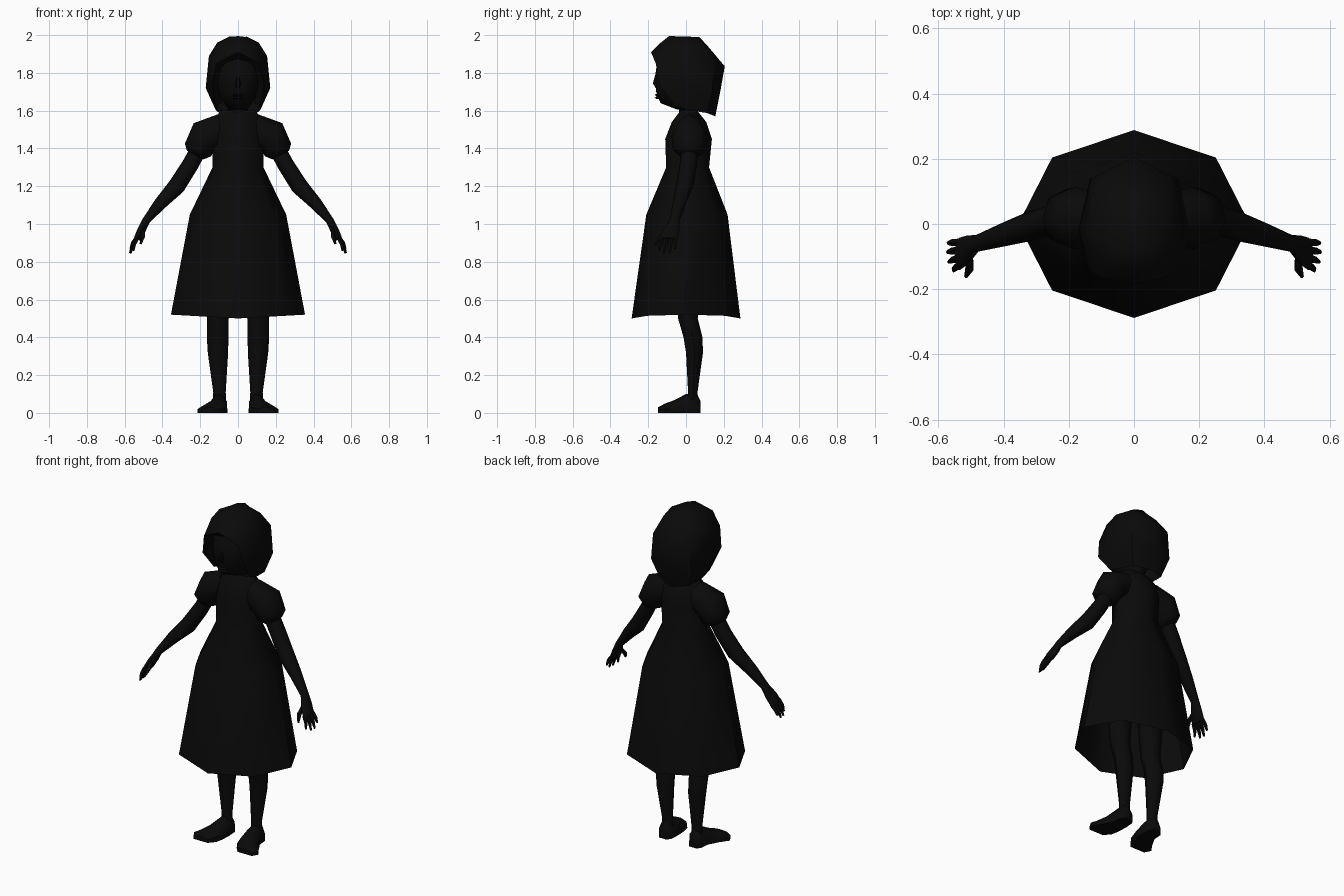
import bpy, bmesh, math
from mathutils import Vector

black = bpy.data.materials.new("near_black")
black.diffuse_color = (0.003, 0.003, 0.003, 1)


def finish(name, bm, mirror=False):
    """Turn a bmesh into a named, smooth-shaded object."""
    bmesh.ops.remove_doubles(bm, verts=bm.verts, dist=0.0005)
    bmesh.ops.recalc_face_normals(bm, faces=bm.faces)
    me = bpy.data.meshes.new(name)
    bm.to_mesh(me)
    bm.free()
    me.materials.append(black)
    ob = bpy.data.objects.new(name, me)
    bpy.context.collection.objects.link(ob)
    if mirror:
        ob.modifiers.new("mirror", 'MIRROR').use_mirror_merge = False
    bpy.ops.object.select_all(action='DESELECT')
    ob.select_set(True)
    bpy.context.view_layer.objects.active = ob
    bpy.ops.object.shade_smooth_by_angle(angle=math.radians(50))
    return ob


def ring(c, u, v, n):
    return [Vector(c) + u * math.cos(2 * math.pi * i / n) + v * math.sin(2 * math.pi * i / n)
            for i in range(n)]


def loft(bm, rings, cap_start=True, cap_end=True):
    rows = [[bm.verts.new(p) for p in r] for r in rings]
    n = len(rows[0])
    for a, b in zip(rows, rows[1:]):
        for i in range(n):
            bm.faces.new((a[i], a[(i + 1) % n], b[(i + 1) % n], b[i]))
    if cap_start:
        bm.faces.new(rows[0])
    if cap_end:
        bm.faces.new(rows[-1])


def limb(bm, stations, n):
    """Stations are (x, y, z, half width across, half depth in y) along a path."""
    pts = [Vector(s[:3]) for s in stations]
    rings = []
    for i, s in enumerate(stations):
        t = pts[min(i + 1, len(pts) - 1)] - pts[max(i - 1, 0)]
        u = Vector((-t.z, 0, t.x)).normalized()
        rings.append(ring(pts[i], u * s[3], Vector((0, s[4], 0)), n))
    loft(bm, rings)


def stack(rows, n, sag=0.0):
    """Level rings from (z, half width, front y, back y); sag lifts the first ring's sides."""
    out = []
    for k, (z, w, f, b) in enumerate(rows):
        r = ring((0, (f + b) / 2, z), Vector((w, 0, 0)), Vector((0, (b - f) / 2, 0)), n)
        if k == 0:
            for p in r:
                p.z += sag * abs(p.x) / w
        out.append(r)
    return out


# Dress: eight-sided skirt and bodice, open at the hem
bm = bmesh.new()
loft(bm, stack([(0.50, 0.355, -0.288, 0.288), (1.05, 0.255, -0.21, 0.22),
                (1.30, 0.135, -0.105, 0.122), (1.45, 0.135, -0.11, 0.137),
                (1.54, 0.13, -0.075, 0.107), (1.60, 0.095, -0.03, 0.06)], 8, 0.02),
     cap_start=False)
finish("dress", bm)

# Puff sleeves
bm = bmesh.new()
limb(bm, [(0.08, 0.018, 1.50, 0.085, 0.07), (0.178, 0.018, 1.465, 0.089, 0.095),
          (0.212, 0.018, 1.392, 0.077, 0.088), (0.226, 0.018, 1.365, 0.05, 0.05)], 8)
finish("puff_sleeves", bm, True)

# Arms with palms
bm = bmesh.new()
limb(bm, [(0.20, 0.018, 1.41, 0.043, 0.045), (0.255, 0.012, 1.31, 0.044, 0.046),
          (0.325, -0.008, 1.20, 0.046, 0.046), (0.41, -0.035, 1.11, 0.034, 0.036),
          (0.485, -0.06, 1.02, 0.021, 0.026), (0.512, -0.08, 0.965, 0.022, 0.045),
          (0.535, -0.092, 0.92, 0.018, 0.05)], 8)
finish("arms", bm, True)

# Fingers and thumb: (base y, tip x, tip y, tip z)
bm = bmesh.new()
for by, tx, ty, tz in [(-0.056, 0.57, -0.058, 0.868), (-0.08, 0.572, -0.086, 0.845),
                       (-0.105, 0.568, -0.116, 0.845), (-0.127, 0.553, -0.143, 0.858)]:
    limb(bm, [(0.532, by, 0.928, 0.013, 0.012),
              ((0.532 + tx) / 2 + 0.006, (by + ty) / 2, (0.928 + tz) / 2, 0.011, 0.011),
              (tx, ty, tz, 0.005, 0.006)], 5)
limb(bm, [(0.508, -0.09, 0.975, 0.015, 0.017), (0.503, -0.132, 0.935, 0.014, 0.016),
          (0.515, -0.16, 0.893, 0.006, 0.007)], 5)
finish("fingers", bm, True)

# Legs
bm = bmesh.new()
limb(bm, [(0.11, 0.01, 0.80, 0.075, 0.075), (0.107, 0.01, 0.50, 0.058, 0.052),
          (0.108, 0.037, 0.40, 0.057, 0.05), (0.106, 0.045, 0.32, 0.054, 0.045),
          (0.098, 0.036, 0.11, 0.033, 0.025), (0.098, 0.036, 0.05, 0.035, 0.03)], 8)
finish("legs", bm, True)

# Feet: flat-soled sections from heel to toe (y, inner x, outer x, top z)
bm = bmesh.new()
feet = []
for y, a, b, h in [(0.078, 0.075, 0.125, 0.06), (0.055, 0.06, 0.142, 0.105),
                   (0.0, 0.056, 0.146, 0.10), (-0.06, 0.058, 0.18, 0.068),
                   (-0.11, 0.068, 0.215, 0.05), (-0.147, 0.10, 0.195, 0.03)]:
    m, w = (a + b) / 2, (b - a) / 2
    feet.append([Vector((m + w * px, y, h * pz)) for px, pz in
                 [(-1, 0), (1, 0), (1, 0.4), (0.45, 0.9), (-0.2, 1), (-0.95, 0.6)]])
loft(bm, feet)
finish("feet", bm, True)

# Neck
bm = bmesh.new()
loft(bm, stack([(1.56, 0.055, -0.035, 0.06), (1.68, 0.052, -0.04, 0.06)], 8))
finish("neck", bm)

# Head
bm = bmesh.new()
loft(bm, stack([(1.607, 0.05, -0.05, 0.05), (1.64, 0.075, -0.135, 0.07),
                (1.70, 0.11, -0.158, 0.10), (1.77, 0.125, -0.165, 0.12),
                (1.86, 0.125, -0.152, 0.12), (1.94, 0.085, -0.11, 0.09)], 12))
finish("head", bm)

# Nose
bm = bmesh.new()
loft(bm, [ring((0, -0.152, 1.79), Vector((0.008, 0, 0)), Vector((0, 0.012, 0)), 6),
          ring((0, -0.160, 1.745), Vector((0.016, 0, 0)), Vector((0, 0.018, 0)), 6),
          ring((0, -0.150, 1.72), Vector((0.013, 0, 0)), Vector((0, 0.012, 0)), 6)])
finish("nose", bm)

# Lips
bm = bmesh.new()
for z in (1.668, 1.683):
    loft(bm, stack([(z - 0.007, 0.022, -0.155, -0.13), (z, 0.028, -0.166, -0.13),
                    (z + 0.006, 0.022, -0.158, -0.13)], 8))
finish("lips", bm)

# Hair: half bob, columns run from the parting round to the back
crown = [(0, -0.09, 1.995), (0.04, -0.07, 1.99), (0.045, 0, 1.992), (0.04, 0.05, 1.988), (0, 0.07, 1.99)]
upper = [(0, -0.14, 1.955), (0.09, -0.125, 1.95), (0.11, -0.02, 1.96), (0.09, 0.085, 1.95), (0, 0.11, 1.948)]
brow = [(0, -0.185, 1.91), (0.115, -0.16, 1.85), (0.154, -0.02, 1.89), (0.118, 0.145, 1.86), (0, 0.205, 1.835)]
cheek = [(0.138, -0.14, 1.735), (0.171, -0.02, 1.72), (0.135, 0.14, 1.70), (0, 0.183, 1.71)]
ends = [(0.118, -0.06, 1.625), (0.118, 0.01, 1.603), (0.10, 0.11, 1.588), (0, 0.155, 1.57)]
bm = bmesh.new()


def strip(a, b):
    for i in range(len(a) - 1):
        bm.faces.new([bm.verts.new(p) for p in (a[i], a[i + 1], b[i + 1], b[i])])


strip(crown, upper)
strip(upper, brow)
strip(brow[1:], cheek)
strip(cheek, ends)
bm.faces.new([bm.verts.new(p) for p in crown])
# Underside of the fringe and inner edge of the side locks, returning to the face
strip([brow[0], brow[1], cheek[0], ends[0]],
      [(0, -0.14, 1.87), (0.09, -0.11, 1.83), (0.105, -0.08, 1.735), (0.085, -0.04, 1.64)])
hair = finish("hair", bm, True)
hair.modifiers["mirror"].use_mirror_merge = True
